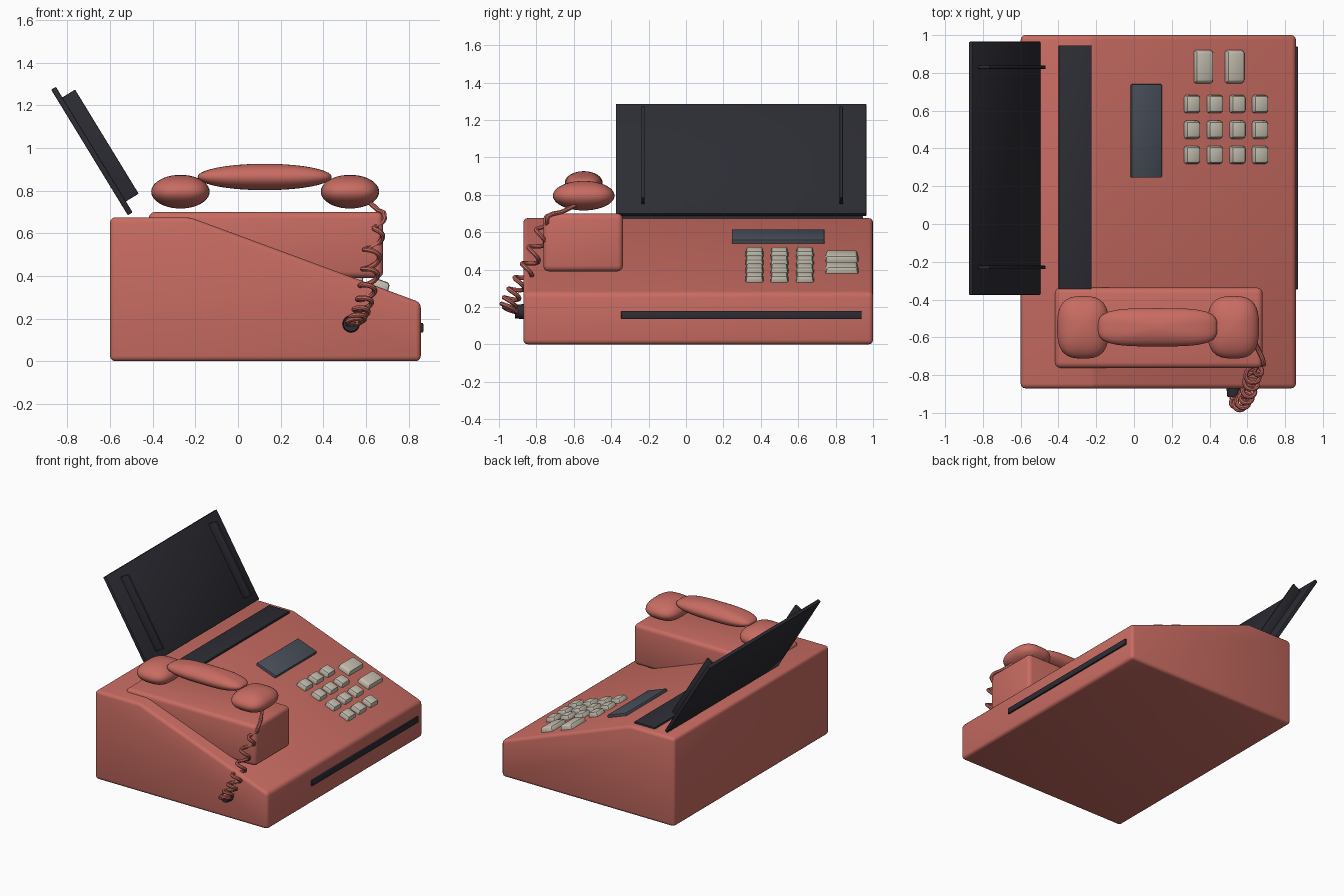
import bpy, bmesh, math
from mathutils import Vector

old = bpy.data.objects.get("Cube")
if old:
    bpy.data.objects.remove(old, do_unlink=True)


def material(name, rgb):
    m = bpy.data.materials.new(name)
    m.use_nodes = True
    m.diffuse_color = (*rgb, 1)
    m.node_tree.nodes["Principled BSDF"].inputs["Base Color"].default_value = (*rgb, 1)
    return m


CORAL = material("coral_plastic", (0.58, 0.15, 0.122))
DARK = material("charcoal_plastic", (0.025, 0.025, 0.034))
SCREEN = material("slate_screen", (0.068, 0.08, 0.103))
KEY = material("warm_grey_key", (0.56, 0.52, 0.43))


def smooth(ob):
    bpy.ops.object.select_all(action='DESELECT')
    ob.select_set(True)
    bpy.context.view_layer.objects.active = ob
    bpy.ops.object.shade_smooth_by_angle(angle=math.radians(38))


def finish(bm, name, mat, loc=(0, 0, 0), tilt=0.0):
    bmesh.ops.recalc_face_normals(bm, faces=bm.faces[:])
    me = bpy.data.meshes.new(name)
    bm.to_mesh(me)
    bm.free()
    me.materials.append(mat)
    ob = bpy.data.objects.new(name, me)
    bpy.context.collection.objects.link(ob)
    ob.location = loc
    ob.rotation_euler = (0, tilt, 0)
    smooth(ob)
    return ob


def round_edges(bm, offset, segments):
    bmesh.ops.bevel(bm, geom=bm.edges[:], offset=offset, offset_type='OFFSET',
                    segments=segments, profile=0.5, affect='EDGES', clamp_overlap=True)


def box(name, loc, size, mat, bevel=0.005, segments=2, tilt=0.0, taper=1.0):
    bm = bmesh.new()
    bmesh.ops.create_cube(bm, size=1)
    for v in bm.verts:
        k = taper if v.co.z > 0 else 1
        v.co = Vector((v.co.x * size[0] * k, v.co.y * size[1] * k, v.co.z * size[2]))
    round_edges(bm, bevel, segments)
    return finish(bm, name, mat, loc, tilt)


def pad(name, loc, half, power):
    """Ellipsoid in elevation, rounded rectangle in plan."""
    bm = bmesh.new()
    bmesh.ops.create_uvsphere(bm, u_segments=40, v_segments=20, radius=1)
    for v in bm.verts:
        x, y, z = v.co
        r = math.hypot(x, y)
        if r > 1e-6:
            k = r / (abs(x) ** power + abs(y) ** power) ** (1 / power)
            x, y = x * k, y * k
        v.co = Vector((x * half[0], y * half[1], z * half[2]))
    return finish(bm, name, CORAL, loc)


# Wedge-shaped housing extruded from its side profile
Y0, Y1 = -0.87, 1.0
bend, nose = Vector((-0.225, 0.675)), Vector((0.857, 0.275))
profile = [(-0.6, 0), (0.857, 0), tuple(nose), tuple(bend), (-0.6, 0.675)]
bm = bmesh.new()
face = bm.faces.new([bm.verts.new((x, Y0, z)) for x, z in profile])
ext = bmesh.ops.extrude_face_region(bm, geom=[face])
bmesh.ops.translate(bm, vec=(0, Y1 - Y0, 0),
                    verts=[g for g in ext["geom"] if isinstance(g, bmesh.types.BMVert)])
round_edges(bm, 0.024, 3)
finish(bm, "housing", CORAL)

# Sloped control panel helpers
slope = (bend.y - nose.y) / (nose.x - bend.x)
TILT = math.atan(slope)


def on_slope(x, lift):
    z = bend.y - slope * (x - bend.x)
    return x + math.sin(TILT) * lift, z + math.cos(TILT) * lift


def panel_part(name, x, y, sx, sy, height, mat, **kw):
    px, pz = on_slope(x, height / 2 - 0.01)
    return box(name, (px, y, pz), (sx, sy, height), mat, tilt=TILT, **kw)


panel_part("display_screen", 0.062, 0.493, 0.17, 0.495, 0.03, SCREEN)

# Number keys and two large function keys
for r, y in enumerate((0.366, 0.499, 0.635)):
    for c in range(4):
        panel_part(f"number_key_{r}_{c}", 0.305 + 0.12 * c, y, 0.088, 0.1, 0.045, KEY,
                   bevel=0.012, taper=0.85)
for i, x in enumerate((0.365, 0.53)):
    panel_part(f"function_key_{i}", x, 0.833, 0.108, 0.182, 0.045, KEY,
               bevel=0.012, taper=0.88)

# Paper slots on the top and the front
box("paper_feed_strip", (-0.312, 0.298, 0.672), (0.175, 1.295, 0.032), DARK)
box("paper_exit_slot", (0.852, 0.296, 0.157), (0.034, 1.285, 0.045), DARK)

# Leaning paper rest with two guide fins
lean = math.atan2(0.853, 0.521)
down = Vector((math.cos(lean), 0, -math.sin(lean)))
out = Vector((math.sin(lean), 0, math.cos(lean)))
top = Vector((-0.865, 0.295, 1.28))
box("paper_rest", top + down * 0.345, (0.69, 1.34, 0.026), DARK, tilt=lean)
for side, y in (("left", 0.83), ("right", -0.23)):
    loc = top + down * 0.344 + out * 0.041
    box(f"guide_fin_{side}", (loc.x, y, loc.z), (0.572, 0.018, 0.084), DARK,
        bevel=0.004, tilt=lean)

# Handset cradle and handset
box("handset_cradle", (0.131, -0.55, 0.545), (1.1, 0.426, 0.31), CORAL,
    bevel=0.03, segments=3)
pad("earpiece", (-0.27, -0.547, 0.795), (0.137, 0.165, 0.079), 2.9)
pad("mouthpiece", (0.525, -0.547, 0.795), (0.137, 0.165, 0.079), 2.9)
pad("handset_grip", (0.125, -0.547, 0.864), (0.315, 0.101, 0.062), 3.5)

# Cord socket on the side
bm = bmesh.new()
bmesh.ops.create_cone(bm, cap_ends=True, segments=16, radius1=0.042, radius2=0.036, depth=0.06)
plug = finish(bm, "cord_socket", DARK, (0.53, -0.885, 0.175))
plug.rotation_euler = (math.pi / 2, 0, 0)

# Coiled cord: straight lead-in, then a helix that tightens towards the socket
path = [Vector(p) for p in (
    (0.61, -0.58, 0.75), (0.655, -0.66, 0.71), (0.685, -0.74, 0.68),
    (0.635, -0.785, 0.56), (0.62, -0.84, 0.42), (0.595, -0.91, 0.29),
    (0.56, -0.95, 0.2), (0.53, -0.90, 0.175))]


def along(t):
    i = min(int(t), len(path) - 2)
    f = t - i
    p0, p1, p2, p3 = (path[max(0, min(j, len(path) - 1))] for j in range(i - 1, i + 3))
    return 0.5 * (2 * p1 + (p2 - p0) * f + (2 * p0 - 5 * p1 + 4 * p2 - p3) * f ** 2
                  + (3 * p1 - p0 - 3 * p2 + p3) * f ** 3)


u = Vector((1, 0, 0.15)).normalized()
v = u.cross(Vector((-0.2, -0.35, -0.9)).normalized()).normalized()
points, steps, span = [], 240, len(path) - 1
for i in range(steps + 1):
    t = span * i / steps
    s = max(0.0, (t - 2) / (span - 2))
    radius = 0.038 * min(1, s * 6, (1 - s) * 8)
    angle = 2 * math.pi * (5 * s + 4.5 * s * s)
    points.append(along(t) + u * radius * math.cos(angle) + v * radius * math.sin(angle))

curve = bpy.data.curves.new("coiled_cord", 'CURVE')
curve.dimensions = '3D'
curve.bevel_depth = 0.012
curve.bevel_resolution = 2
curve.use_fill_caps = True
spline = curve.splines.new('POLY')
spline.points.add(len(points) - 1)
for sp, p in zip(spline.points, points):
    sp.co = (*p, 1)
curve.materials.append(CORAL)
cord = bpy.data.objects.new("coiled_cord", curve)
bpy.context.collection.objects.link(cord)
bpy.ops.object.select_all(action='DESELECT')
cord.select_set(True)
bpy.context.view_layer.objects.active = cord
bpy.ops.object.convert(target='MESH')
smooth(bpy.context.view_layer.objects.active)
